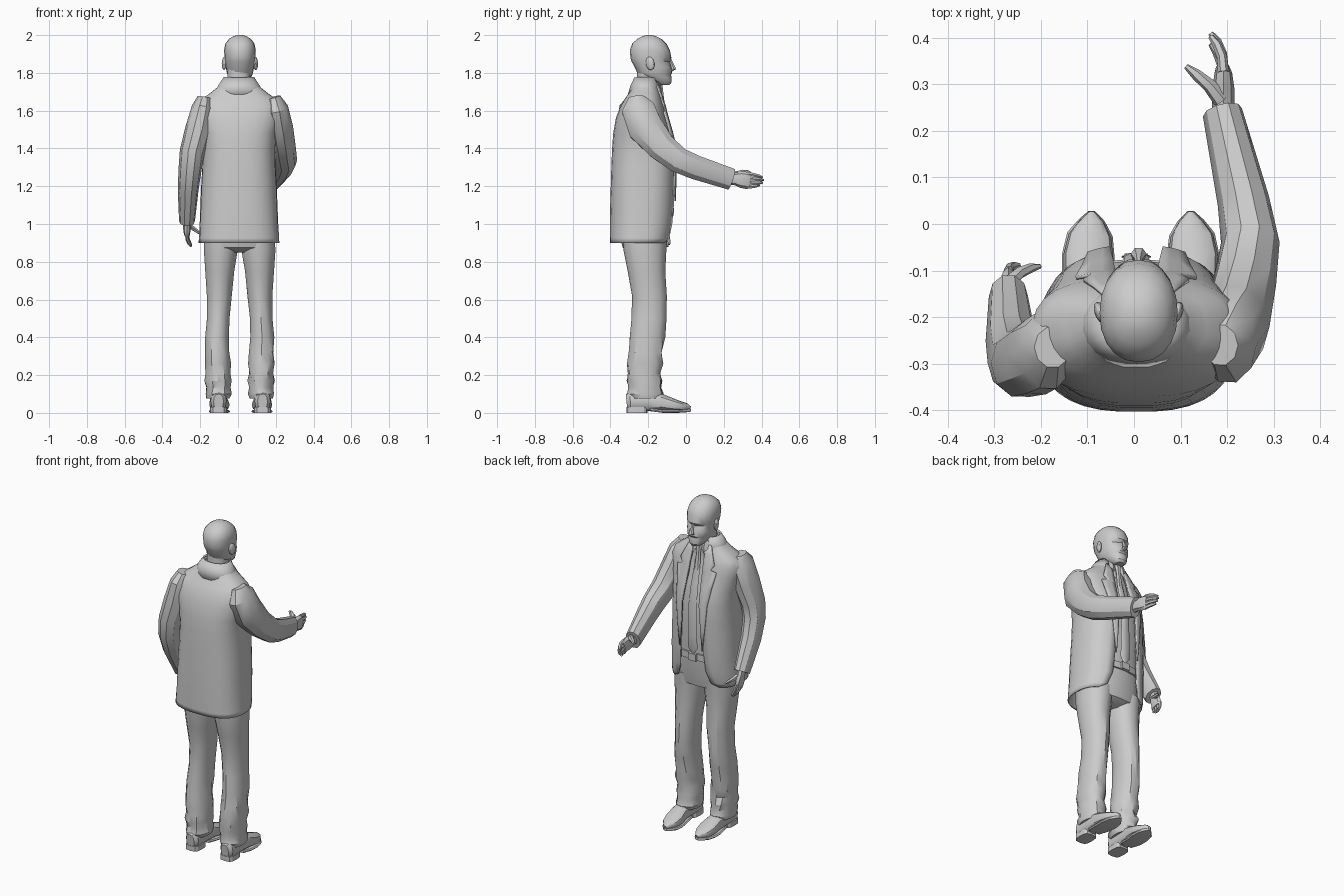
import bpy, bmesh, math, random
from mathutils import Vector
random.seed(4)


def spow(v, n):
    return math.copysign(abs(v) ** (2 / n), v)


def loft(name, rings, closed=True):
    """Skin a list of equal-length point rings; closed ones get end caps."""
    bm = bmesh.new()
    vr = [[bm.verts.new(p) for p in r] for r in rings]
    n = len(rings[0])
    for a, b in zip(vr, vr[1:]):
        for i in range(n if closed else n - 1):
            j = (i + 1) % n
            bm.faces.new((a[i], a[j], b[j], b[i]))
    if closed:
        bm.faces.new(vr[0])
        bm.faces.new(vr[-1])
    bmesh.ops.recalc_face_normals(bm, faces=bm.faces)
    me = bpy.data.meshes.new(name)
    bm.to_mesh(me)
    bm.free()
    ob = bpy.data.objects.new(name, me)
    bpy.context.collection.objects.link(ob)
    return ob


def section(z, x0, x1, y0, y1, n=2.3, sides=14, gap=0, jit=0):
    """Horizontal superellipse; gap = half width left open at the front (+y)."""
    cx, cy, rx, ry = (x0 + x1) / 2, (y0 + y1) / 2, (x1 - x0) / 2, (y1 - y0) / 2
    t0 = math.asin(min(1, gap / rx) ** (n / 2)) if gap else 0
    pts = []
    for i in range(sides):
        t = t0 + (2 * math.pi - 2 * t0) * i / (sides - 1 if gap else sides)
        pts.append((cx + rx * spow(math.sin(t), n) + random.uniform(-jit, jit),
                    cy + ry * spow(math.cos(t), n) + random.uniform(-jit, jit), z))
    return pts


def tube(name, pts, sides=10, n=2):
    """Tube along (x, y, z, sideways radius, other radius) points."""
    ps = [Vector(p[:3]) for p in pts]
    rings = []
    for i, p in enumerate(pts):
        t = (ps[min(i + 1, len(ps) - 1)] - ps[max(i - 1, 0)]).normalized()
        a = (Vector((1, 0, 0)) - t * t.x).normalized()
        b = t.cross(a)
        rings.append([ps[i] + a * p[3] * spow(math.cos(k * 2 * math.pi / sides), n)
                      + b * p[4] * spow(math.sin(k * 2 * math.pi / sides), n) for k in range(sides)])
    return loft(name, rings)


def box(name, c, s):
    bpy.ops.mesh.primitive_cube_add(size=1, location=c)
    ob = bpy.context.object
    ob.name, ob.scale = name, s
    return ob


# Head with brow, eye sockets, nose and ears
head = loft("head", [section(z, .01 - r, .01 + r, y0, y1, 2.2, 20) for z, r, y0, y1 in [
    (1.735, .025, -.14, -.088), (1.75, .045, -.18, -.077), (1.775, .058, -.23, -.076),
    (1.79, .066, -.25, -.08), (1.80, .069, -.258, -.073), (1.83, .075, -.272, -.077),
    (1.86, .079, -.288, -.085), (1.878, .081, -.294, -.077), (1.92, .084, -.297, -.085),
    (1.955, .077, -.285, -.103), (1.98, .058, -.258, -.13), (1.995, .034, -.23, -.16),
    (2.0, .012, -.21, -.18)]])
for v in head.data.vertices:
    if abs(v.co.z - 1.86) < .005 and v.co.y > -.13 and .012 < abs(v.co.x - .01) < .06:
        v.co.y -= .009
tube("nose", [(.01, -.085, 1.875, .006, .006), (.01, -.073, 1.845, .01, .01),
              (.01, -.064, 1.822, .017, .014), (.01, -.08, 1.81, .012, .006)], 6)
for s in (-1, 1):
    bpy.ops.mesh.primitive_uv_sphere_add(segments=10, ring_count=6, radius=1,
                                         location=(.01 + s * .083, -.19, 1.85))
    ear = bpy.context.object
    ear.name, ear.scale, ear.rotation_euler = "ear", (.012, .024, .036), (.2, 0, -s * .3)
loft("neck", [section(z, .005 - r, .005 + r, y0, y1) for z, r, y0, y1 in
              [(1.66, .07, -.27, -.14), (1.76, .06, -.258, -.142), (1.82, .062, -.26, -.13)]])

# Jacket: open-fronted shell (z, half width, back y, front y, half opening)
J = [(.9, .21, -.4, -.09, .15), (.925, .209, -.4, -.08, .11), (1.0, .204, -.4, -.07, .085),
     (1.1, .2, -.398, -.062, .078), (1.2, .196, -.395, -.06, .072), (1.3, .19, -.392, -.058, .066),
     (1.4, .188, -.388, -.058, .06), (1.48, .195, -.382, -.078, .055), (1.56, .215, -.368, -.105, .05),
     (1.62, .22, -.345, -.118, .048), (1.655, .2, -.325, -.13, .046), (1.69, .15, -.3, -.14, .045),
     (1.73, .1, -.28, -.152, .044), (1.76, .08, -.268, -.16, .043)]
jacket = loft("jacket", [section(z, -r + .005, r + .005, a, b, 2.6, 28, g) for z, r, a, b, g in J], False)
collar = loft("jacket_collar", [section(z, .005 - r, .005 + r, a, b, 2.2, 18, .045) for z, r, a, b in
              [(1.685, .128, -.305, -.135), (1.73, .108, -.292, -.142), (1.775, .078, -.27, -.155)]], False)


def jrow(z):
    for p, q in zip(J, J[1:]):
        if p[0] <= z <= q[0]:
            f = (z - p[0]) / (q[0] - p[0])
            return [u + (v - u) * f for u, v in zip(p, q)]


# Notched lapels that follow the jacket surface (z, lapel width)
lapels = []
for s in (-1, 1):
    rows = []
    for z, w in [(1.12, .004), (1.25, .025), (1.4, .048), (1.5, .066), (1.59, .085),
                 (1.6, .05), (1.63, .07), (1.68, .05), (1.73, .03)]:
        _, r, a, b, g = jrow(z)
        row = []
        for k in range(4):
            x = g - .004 + w * k / 3
            y = (a + b) / 2 + (b - a) / 2 * (1 - min(1, x / r) ** 2.6) ** (1 / 2.6)
            row.append((.005 + s * x, y + .009, z + .003))
        rows.append(row)
    lapels.append(loft("lapel", rows, False))
for ob in [jacket, collar] + lapels:
    m = ob.modifiers.new("thickness", 'SOLIDIFY')
    m.thickness, m.offset = .008, 0

# Shirt, shirt collar points, tie
loft("shirt", [section(z, .005 - r, .005 + r, a, b, 2.5, 18) for z, r, a, b in [
    (1.04, .17, -.36, -.085), (1.2, .17, -.37, -.078), (1.4, .165, -.36, -.078), (1.5, .165, -.35, -.1),
    (1.62, .15, -.32, -.135), (1.68, .1, -.29, -.145), (1.72, .072, -.27, -.14), (1.76, .066, -.262, -.14)]])
for s in (-1, 1):
    tube("shirt_collar_point", [(.005 + s * .035, -.15, 1.755, .022, .008),
                                (.005 + s * .034, -.137, 1.715, .024, .008),
                                (.005 + s * .042, -.132, 1.675, .004, .004)], 4)
tube("tie", [(.005, -.135, 1.735, .022, .012), (.005, -.13, 1.69, .014, .012), (.005, -.115, 1.6, .02, .008),
             (.005, -.09, 1.5, .024, .008), (.005, -.07, 1.38, .027, .008), (.005, -.069, 1.2, .031, .008),
             (.005, -.072, 1.12, .032, .008), (.005, -.075, 1.08, .004, .004)], 6)

# Sleeves and shirt cuffs
R = [(.185, -.26, 1.67, .04, .045), (.2, -.255, 1.615, .065, .092), (.22, -.215, 1.51, .072, .098),
     (.238, -.125, 1.405, .068, .08), (.25, -.04, 1.338, .063, .071), (.235, .05, 1.3, .056, .067),
     (.19, .24, 1.237, .043, .06)]
L = [(-.175, -.265, 1.67, .04, .045), (-.185, -.27, 1.615, .06, .088), (-.21, -.285, 1.5, .07, .085),
     (-.243, -.3, 1.38, .066, .075), (-.254, -.297, 1.29, .061, .07), (-.264, -.25, 1.18, .055, .064),
     (-.27, -.155, 1.015, .042, .054)]
tube("right_sleeve", R, 10)
tube("left_sleeve", L, 10)


def hand(side, w, F, U, S, k):
    """Palm, four curled fingers and a thumb; F forward, U thumb side, S palm side."""
    F, U, S, w = Vector(F).normalized(), Vector(U).normalized(), Vector(S), Vector(w)

    def path(name, pts, sides):
        tube(side + name, [(*(w + (F * f + U * u + S * s) * k), a * k, b * k)
                           for f, u, s, a, b in pts], sides)
    path("_palm", [(-.03, 0, 0, .026, .034), (.02, 0, 0, .024, .033), (.05, 0, 0, .024, .044),
                   (.085, -.003, 0, .019, .045), (.1, -.004, .002, .014, .04)], 8)
    for i in range(4):
        u, e = .033 - .0235 * i, (.0, .008, .003, -.012)[i]
        path("_finger", [(.085, u, 0, .012, .0115), (.118 + e, u * .9, .003, .011, .011),
                         (.145 + e, u * .75, .014, .01, .01), (.162 + e, u * .6, .027, .006, .006)], 6)
    path("_thumb", [(.025, .025, .005, .018, .018), (.055, .038, .03, .015, .015),
                    (.078, .042, .058, .012, .012), (.096, .04, .08, .006, .006)], 6)


hand("right", (.192, .24, 1.24), (0, 1, -.08), (0, .08, 1), (-1, 0, 0), 1)
hand("left", (-.27, -.15, 1.015), (0, .33, -.94), (0, .94, .33), (1, 0, 0), .85)

# Trousers: hips, two creased legs, belt
loft("trouser_hips", [section(z, x0, x1, a, b, 2.4, 18) for z, x0, x1, a, b in [
    (.85, -.12, .14, -.28, -.15), (.875, -.178, .195, -.335, -.105), (.95, -.178, .193, -.355, -.09),
    (1.06, -.17, .18, -.365, -.082)]])
loft("belt", [section(z, -.17, .18, -.366, -.074, 2.5, 18) for z in (1.045, 1.085)])
box("belt_buckle", (.005, -.07, 1.065), (.05, .014, .042))
LEG = [(.075, -.168, -.045, -.3, -.13), (.1, -.176, -.034, -.312, -.122), (.135, -.168, -.04, -.302, -.132),
       (.17, -.178, -.036, -.314, -.128), (.21, -.17, -.042, -.305, -.14), (.26, -.179, -.04, -.31, -.125),
       (.32, -.174, -.045, -.3, -.125), (.4, -.176, -.047, -.297, -.11), (.5, -.166, -.044, -.288, -.103),
       (.62, -.166, -.032, -.285, -.102), (.75, -.175, -.018, -.308, -.11), (.86, -.183, 0, -.33, -.105),
       (.93, -.18, .0, -.335, -.1)]
for s, side, dx in ((-1, "left", 0), (1, "right", .017)):
    loft(side + "_trouser_leg", [section(z, *sorted((-s * x0 + dx, -s * x1 + dx)), a, b, 2.1, 14, 0,
                                         .006 if .09 < z < .35 else .001) for z, x0, x1, a, b in LEG])
    # Shoe upper with pointed toe, sole and heel
    c = (-.103, .13)[s > 0]
    t = (.012, -.008)[s > 0]
    tube(side + "_shoe", [(c, -.315, .06, .026, .04), (c, -.295, .062, .042, .05), (c, -.2, .064, .044, .054),
                          (c, -.13, .056, .048, .044), (c + t * .4, -.07, .042, .054, .034),
                          (c + t * .7, -.025, .034, .046, .026), (c + t, .005, .03, .026, .02),
                          (c + t, .024, .024, .007, .01)], 12, 2.5)
    tube(side + "_sole", [(c, -.19, .017, .042, .008), (c, -.12, .008, .052, .008),
                          (c + t * .4, -.07, .008, .057, .008), (c + t * .7, -.022, .009, .049, .008),
                          (c + t, .008, .012, .028, .008), (c + t, .027, .014, .008, .007)], 8, 6)
    loft(side + "_heel", [section(z, c - .044, c + .044, -.316, -.205, 3.5, 12) for z in (0, .03)])

bpy.ops.object.select_all(action='SELECT')
bpy.context.view_layer.objects.active = head
bpy.ops.object.shade_smooth_by_angle(angle=math.radians(32))
